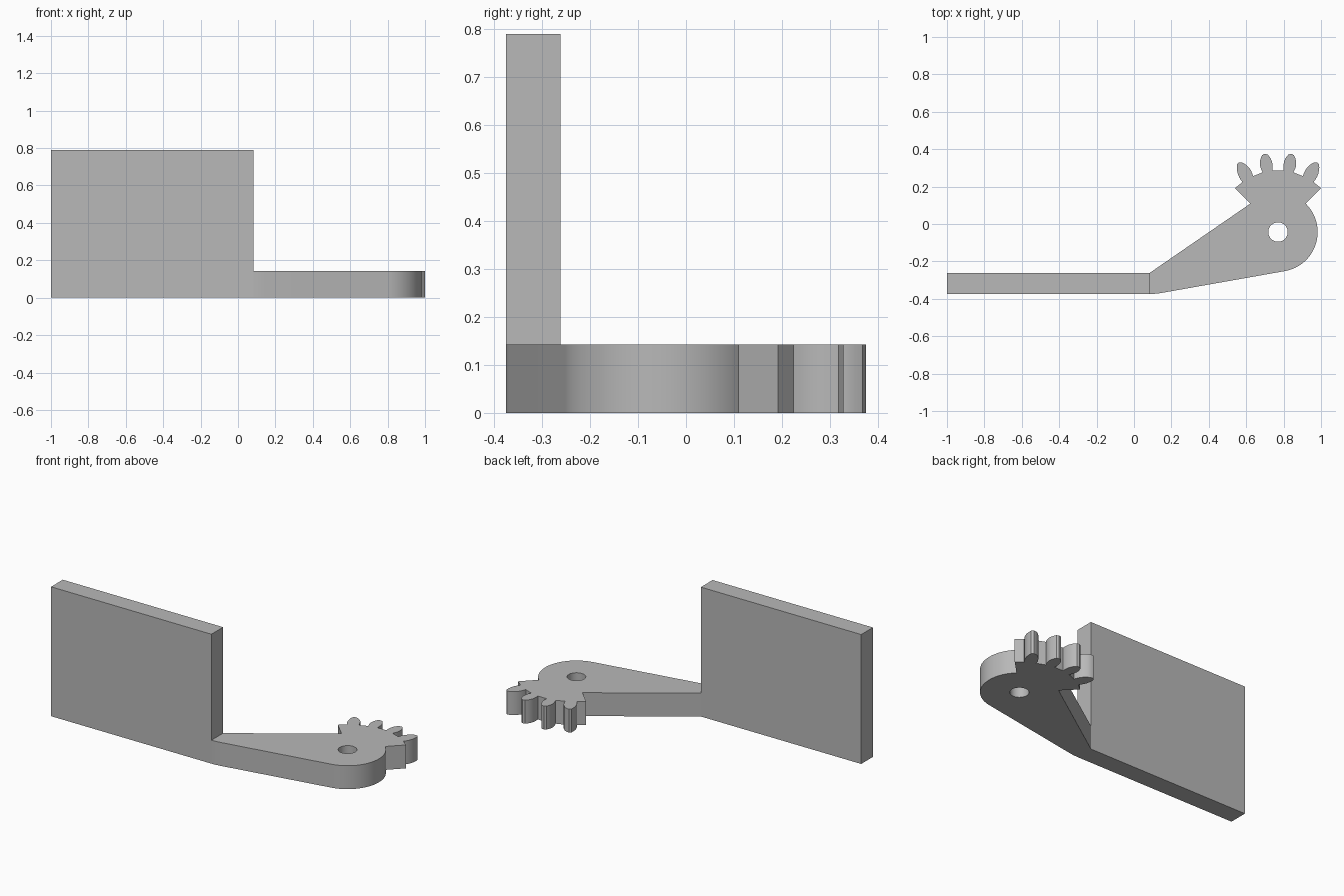
import bpy, bmesh, math
from mathutils import Vector

if "Cube" in bpy.data.objects:
    bpy.data.objects.remove(bpy.data.objects["Cube"], do_unlink=True)

grey = bpy.data.materials.new("plain grey")
grey.use_nodes = True
COLOUR = (0.48, 0.48, 0.48, 1)
grey.diffuse_color = COLOUR
grey.node_tree.nodes["Principled BSDF"].inputs["Base Color"].default_value = COLOUR

PIVOT = Vector((0.77, -0.043))
BOSS_R, HOLE_R = 0.212, 0.052
ARM_H, PLATE_H = 0.143, 0.79
PLATE_END, PLATE_FRONT, PLATE_BACK = 0.083, -0.375, -0.262


def arc(radius, start, end, steps):
    """Points on an arc around the pivot, angles in degrees."""
    angles = [math.radians(start + (end - start) * i / steps) for i in range(steps + 1)]
    return [PIVOT + radius * Vector((math.cos(a), math.sin(a))) for a in angles]


def bow(a, through, b, steps=6):
    """Curved flank from a to b passing through a middle point."""
    a, through, b = Vector(a), Vector(through), Vector(b)
    c = 2 * through - (a + b) / 2
    ts = [i / steps for i in range(steps + 1)]
    return [a * (1 - t) ** 2 + c * 2 * t * (1 - t) + b * t * t for t in ts]


def prism(name, loops, height):
    """Extrude closed outlines, the later ones being holes, up from the ground."""
    bm = bmesh.new()
    edges = []
    for loop in loops:
        vs = [bm.verts.new((p[0], p[1], 0)) for p in loop]
        edges += [bm.edges.new((v, vs[i - 1])) for i, v in enumerate(vs)]
    bmesh.ops.triangle_fill(bm, edges=edges, use_beauty=True)
    ext = bmesh.ops.extrude_face_region(bm, geom=bm.faces[:], use_keep_orig=True)
    top = [g for g in ext["geom"] if isinstance(g, bmesh.types.BMVert)]
    bmesh.ops.translate(bm, verts=top, vec=(0, 0, height))
    bmesh.ops.recalc_face_normals(bm, faces=bm.faces[:])
    mesh = bpy.data.meshes.new(name)
    bm.to_mesh(mesh)
    bm.free()
    mesh.materials.append(grey)
    ob = bpy.data.objects.new(name, mesh)
    bpy.context.collection.objects.link(ob)
    bpy.ops.object.select_all(action="DESELECT")
    ob.select_set(True)
    bpy.context.view_layer.objects.active = ob
    bpy.ops.object.shade_smooth_by_angle(angle=math.radians(30))
    return ob


# Upright rectangular plate
prism("upright_plate", [[(-1, PLATE_FRONT), (PLATE_END, PLATE_FRONT),
                         (PLATE_END, PLATE_BACK), (-1, PLATE_BACK)]], PLATE_H)

# Right half of the gear sector: shoulder, outer tooth, inner tooth
half = [Vector((1.0, 0.192))]
half += bow((0.96, 0.224), (0.985, 0.268), (0.99, 0.318))
half += [Vector((0.98, 0.329))]
half += bow((0.962, 0.328), (0.925, 0.301), (0.903, 0.256))
half += bow((0.852, 0.276), (0.867, 0.322), (0.855, 0.368))
half += [Vector((0.843, 0.375))]
half += bow((0.826, 0.372), (0.803, 0.335), (0.8, 0.287))
mirrored = [Vector((2 * PIVOT.x - p.x, p.y)) for p in reversed(half)]

# Arm with rounded boss, gear sector and pivot hole
boss = arc(BOSS_R, -80, 46, 40)
neck = Vector((2 * PIVOT.x - boss[-1].x, boss[-1].y))
outline = bow((PLATE_END, PLATE_FRONT), (0.118, -0.3725), (0.15, -0.368))
outline += boss + half + mirrored + [neck, Vector((PLATE_END, PLATE_BACK))]
prism("gear_arm", [outline, arc(HOLE_R, 0, 350, 35)], ARM_H)
